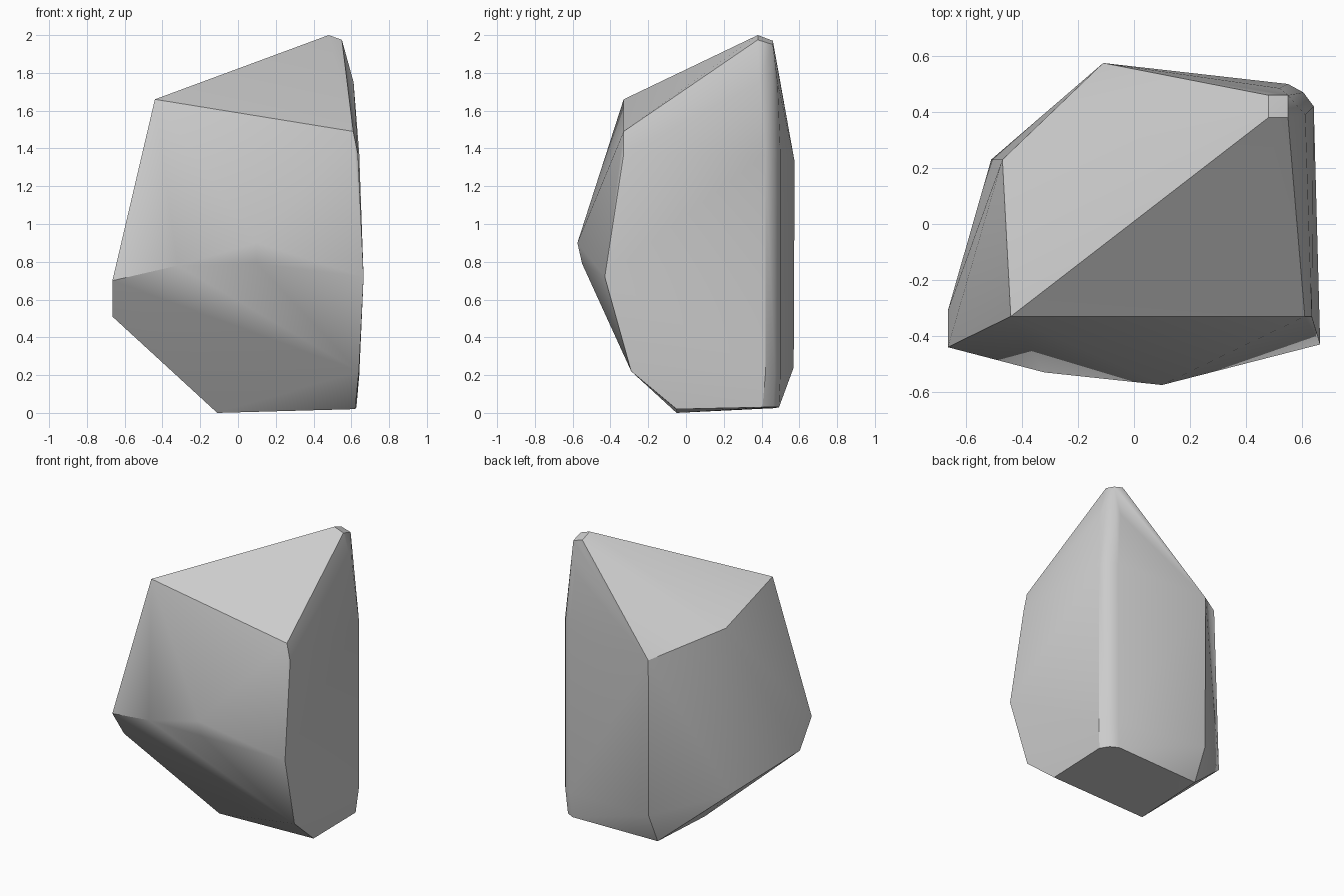
import bpy
import bmesh
from math import radians

cube = bpy.data.objects.get("Cube")
if cube:
    bpy.data.objects.remove(cube, do_unlink=True)

# Stone material
stone = bpy.data.materials.new("warm_grey_stone")
stone.use_nodes = True
grey = (0.6, 0.6, 0.6, 1)
stone.diffuse_color = grey
stone.node_tree.nodes["Principled BSDF"].inputs["Base Color"].default_value = grey

# Corners of the chipped boulder, grouped by region
peak = [(.48, .38, 2), (.55, .38, 1.975), (.48, .46, 1.97), (.55, .46, 1.95)]
shoulder = [(-.44, -.33, 1.66), (.61, -.33, 1.49), (.635, -.33, 1.37),
            (-.47, .23, 1.52), (-.11, .575, 1.33)]
belly = [(.1, -.575, .9), (.1, -.55, .79), (-.32, -.53, .78), (.665, -.43, .72),
         (-.665, -.44, .7), (-.665, -.31, .51)]
base = [(-.51, .23, .37), (-.11, .57, .24), (.64, -.29, .22),
        (-.11, -.05, 0), (.62, -.05, .02), (-.11, .47, .025)]

# Worn vertical corner: three columns at several heights
worn_corner = []
for z, inset in ((1.75, .03), (1.37, 0), (.2, 0), (.03, .015)):
    worn_corner += [(.55 - inset, .5 - inset / 2, z), (.605 - inset, .47 - inset / 2, z),
                    (.642 - inset, .42 - inset, z)]

bm = bmesh.new()
for point in peak + shoulder + belly + base + worn_corner:
    bm.verts.new(point)
hull = bmesh.ops.convex_hull(bm, input=bm.verts)
loose = [v for v in bm.verts if not v.link_faces]
bmesh.ops.delete(bm, geom=loose, context='VERTS')
bmesh.ops.dissolve_limit(bm, angle_limit=radians(1), verts=bm.verts, edges=bm.edges)
bmesh.ops.recalc_face_normals(bm, faces=bm.faces)

mesh = bpy.data.meshes.new("boulder")
bm.to_mesh(mesh)
bm.free()
mesh.materials.append(stone)
boulder = bpy.data.objects.new("boulder", mesh)
bpy.context.collection.objects.link(boulder)

# Soft worn edges, crisp fracture edges
bpy.ops.object.select_all(action='DESELECT')
boulder.select_set(True)
bpy.context.view_layer.objects.active = boulder
bpy.ops.object.shade_smooth_by_angle(angle=radians(32))
